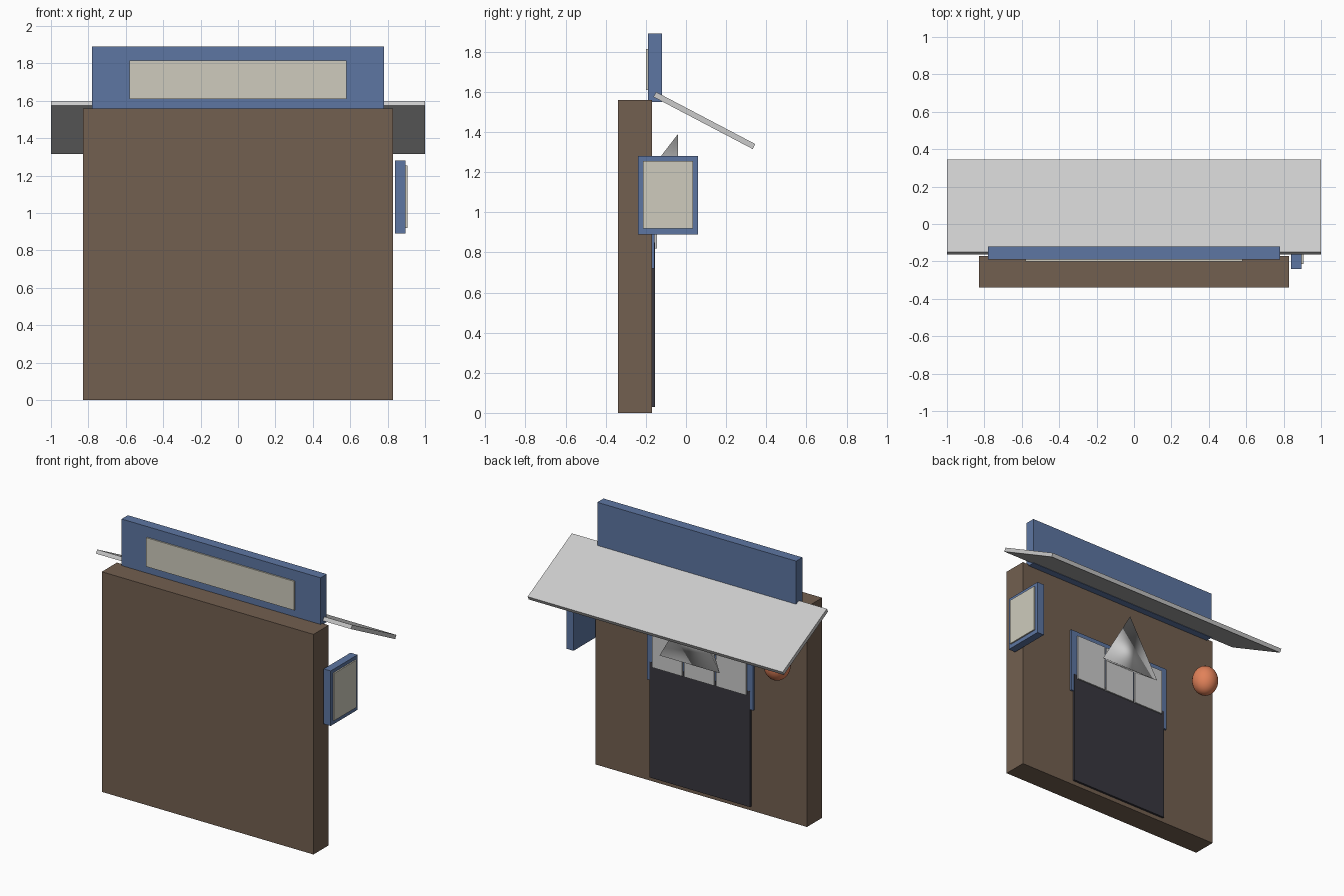
import bpy, math

if "Cube" in bpy.data.objects:
    bpy.data.objects.remove(bpy.data.objects["Cube"])


def material(name, rgb):
    m = bpy.data.materials.new(name)
    m.diffuse_color = (*rgb, 1)
    m.use_nodes = True
    m.node_tree.nodes["Principled BSDF"].inputs["Base Color"].default_value = m.diffuse_color
    return m


BROWN = material("brown", (0.17, 0.115, 0.08))
BLUE = material("blue", (0.11, 0.18, 0.36))
CREAM = material("cream", (0.62, 0.60, 0.51))
DARK = material("charcoal", (0.04, 0.038, 0.05))
ORANGE = material("orange", (0.75, 0.22, 0.10))


def finish(name, mat):
    ob = bpy.context.object
    ob.name = name
    if mat:
        ob.data.materials.append(mat)
    return ob


def box(name, x, y, z, mat=None):
    """Box from (min, max) ranges on each axis."""
    bpy.ops.mesh.primitive_cube_add(size=1, location=[(a + b) / 2 for a, b in (x, y, z)])
    ob = finish(name, mat)
    ob.scale = [b - a for a, b in (x, y, z)]
    return ob


# Wall slab
box("wall", (-0.83, 0.83), (-0.34, -0.17), (0, 1.56), BROWN)

# Top sign board with pale panel
box("top_sign", (-0.78, 0.78), (-0.19, -0.12), (1.55, 1.89), BLUE)
box("top_sign_panel", (-0.58, 0.58), (-0.20, -0.185), (1.61, 1.815), CREAM)

# Side sign with pale panel
box("side_sign", (0.84, 0.895), (-0.24, 0.06), (0.89, 1.28), BLUE)
box("side_sign_panel", (0.89, 0.905), (-0.215, 0.035), (0.92, 1.255), CREAM)

# Sloping awning
awning = box("awning", (-1, 1), (-0.188, 0.371), (1.4435, 1.4715))
awning.rotation_euler.x = -math.radians(27.7)

# Door and window frame
box("door", (-0.393, 0.393), (-0.175, -0.155), (0.03, 0.85), DARK)
box("window_frame", (-0.417, 0.417), (-0.175, -0.156), (0.72, 1.185), BLUE)

# Three window panes
for i in (-1, 0, 1):
    cx = 0.25 * i
    box(f"window_pane_{i + 2}", (cx - 0.118, cx + 0.118), (-0.17, -0.145), (0.82, 1.15))

# Three-sided horn pointing into the wall
bpy.ops.mesh.primitive_cone_add(vertices=3, radius1=0.273, depth=0.21,
                                location=(0, -0.145, 1.117),
                                rotation=(math.pi / 2, 0, 0))
finish("horn", None)
bpy.ops.object.shade_smooth()

# Hanging lantern
bpy.ops.mesh.primitive_uv_sphere_add(segments=32, ring_count=16, radius=1,
                                     location=(-0.673, -0.06, 1.15))
finish("lantern", ORANGE).scale = (0.088, 0.088, 0.105)
bpy.ops.object.shade_smooth()
